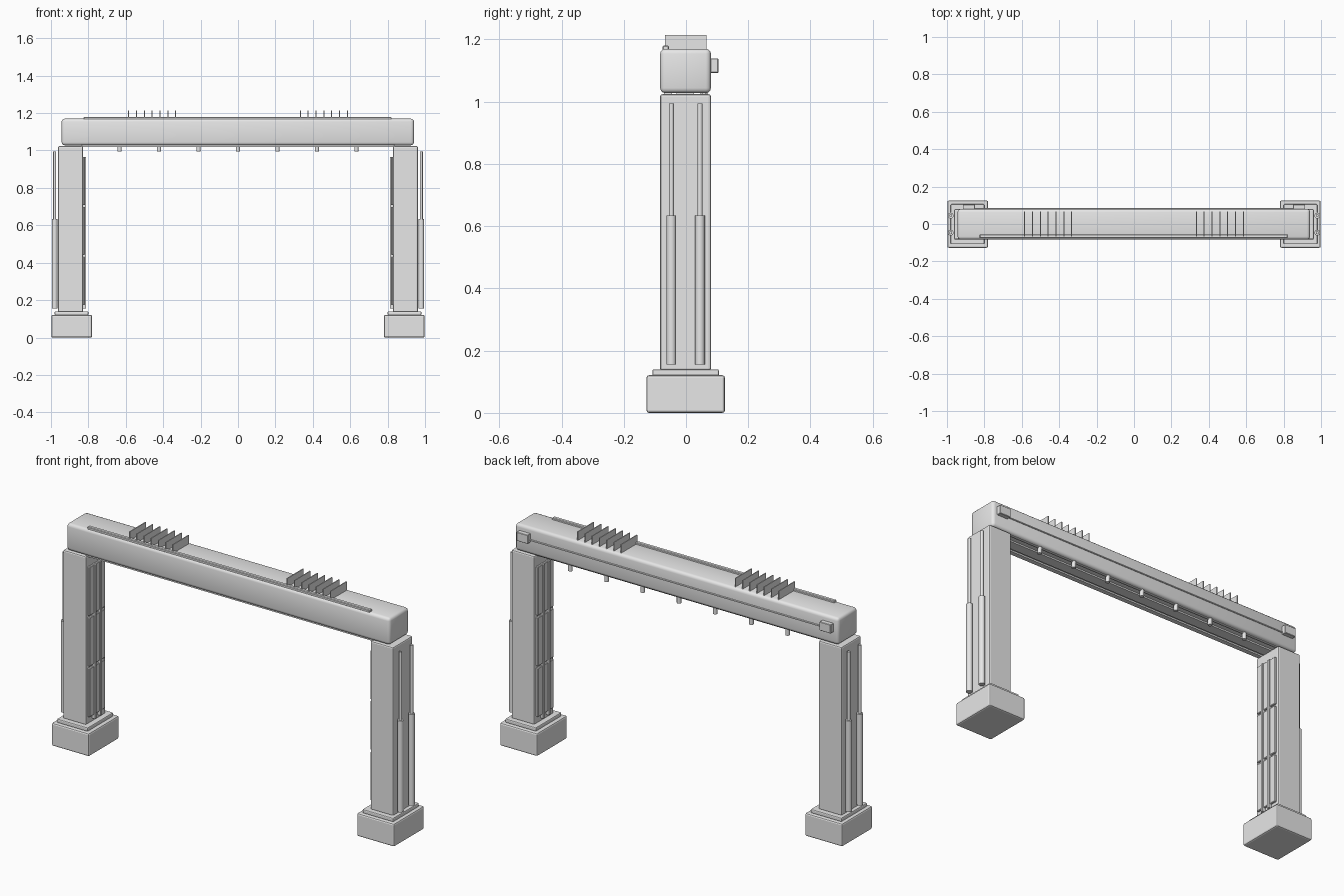
import bpy, math

if "Cube" in bpy.data.objects:
    bpy.data.objects.remove(bpy.data.objects["Cube"])

mat = bpy.data.materials.new("light grey")
mat.diffuse_color = (0.8, 0.8, 0.8, 1)
mat.use_nodes = True
mat.node_tree.nodes["Principled BSDF"].inputs["Base Color"].default_value = mat.diffuse_color


def finish(ob, name, bevel=0, segs=1, smooth=False):
    ob.name = name
    ob.data.materials.append(mat)
    if bevel:
        m = ob.modifiers.new("bevel", 'BEVEL')
        m.width, m.segments = bevel, segs
    if smooth:
        for p in ob.data.polygons:
            p.use_smooth = True
    return ob


def box(name, x0, x1, y0, y1, z0, z1, bevel=0, segs=1, smooth=False):
    bpy.ops.mesh.primitive_cube_add(size=1, location=((x0 + x1) / 2, (y0 + y1) / 2, (z0 + z1) / 2))
    ob = bpy.context.object
    ob.scale = (abs(x1 - x0), y1 - y0, z1 - z0)
    bpy.ops.object.transform_apply(location=False, rotation=False, scale=True)
    return finish(ob, name, bevel, segs, smooth)


def rod(name, x, y, z0, z1, r, sides=16):
    bpy.ops.mesh.primitive_cylinder_add(vertices=sides, radius=r, depth=z1 - z0, location=(x, y, (z0 + z1) / 2))
    ob = bpy.context.object
    bpy.ops.object.shade_smooth_by_angle(angle=math.radians(40))
    return finish(ob, name)


def cable(name, x0, x1, y, z, r):
    ob = rod(name, 0, 0, 0, x1 - x0, r, 8)
    ob.rotation_euler = (0, math.pi / 2, 0)
    ob.location = ((x0 + x1) / 2, y, z)


for s, side in ((-1, "left"), (1, "right")):
    # footing, collar and column
    box(side + "_footing", s * 0.78, s * 0.998, -0.127, 0.125, 0, 0.121, 0.008, 2)
    box(side + "_collar", s * 0.80, s * 0.98, -0.108, 0.106, 0.119, 0.14, 0.005, 2)
    box(side + "_column", s * 0.828, s * 0.962, -0.083, 0.08, 0.135, 1.024, 0.007, 2)
    # pistons on the outer face
    for y, n in ((-0.047, "front"), (0.045, "back")):
        rod(f"{side}_{n}_piston_sleeve", s * 0.98, y, 0.155, 0.635, 0.0155)
        rod(f"{side}_{n}_piston_rod", s * 0.98, y, 0.60, 0.995, 0.008)
    # panels and vertical rails on the inner face
    for i in range(3):
        z = 0.175 + i * 0.267
        box(f"{side}_inner_panel_{i}", s * 0.817, s * 0.83, -0.068, 0.065, z, z + 0.257, 0.003)
    for y in (-0.025, 0.022):
        box(side + "_inner_rail", s * 0.812, s * 0.83, y - 0.007, y + 0.007, 0.155, 0.965)
    # cooling fins on top of the beam
    for i in range(7):
        x = s * (0.333 + i * 0.042)
        box(f"{side}_fin_{i}", x - 0.0025, x + 0.0025, -0.068, 0.066, 1.16, 1.215)
    # junction box on the back of the beam
    box(side + "_junction_box", s * 0.85, s * 0.915, 0.075, 0.104, 1.093, 1.139, 0.002)

# cross beam with softly shaded rounded edges
box("cross_beam", -0.943, 0.941, -0.083, 0.08, 1.028, 1.17, 0.016, 3, True)
# rail on top, cable on the back
box("top_rail", -0.825, 0.82, -0.075, -0.055, 1.165, 1.18, 0.003)
cable("back_cable", -0.86, 0.86, 0.081, 1.105, 0.004)
# strips and lamps underneath
for y0, y1 in ((-0.07, -0.045), (-0.03, 0.025)):
    box("under_strip", -0.84, 0.84, y0, y1, 1.02, 1.032)
cable("lamp_cable", -0.83, 0.83, 0.058, 1.026, 0.005)
for i in range(7):
    x = (i - 3) * 0.211
    rod(f"lamp_{i}", x, 0.058, 0.994, 1.032, 0.011, 12)
